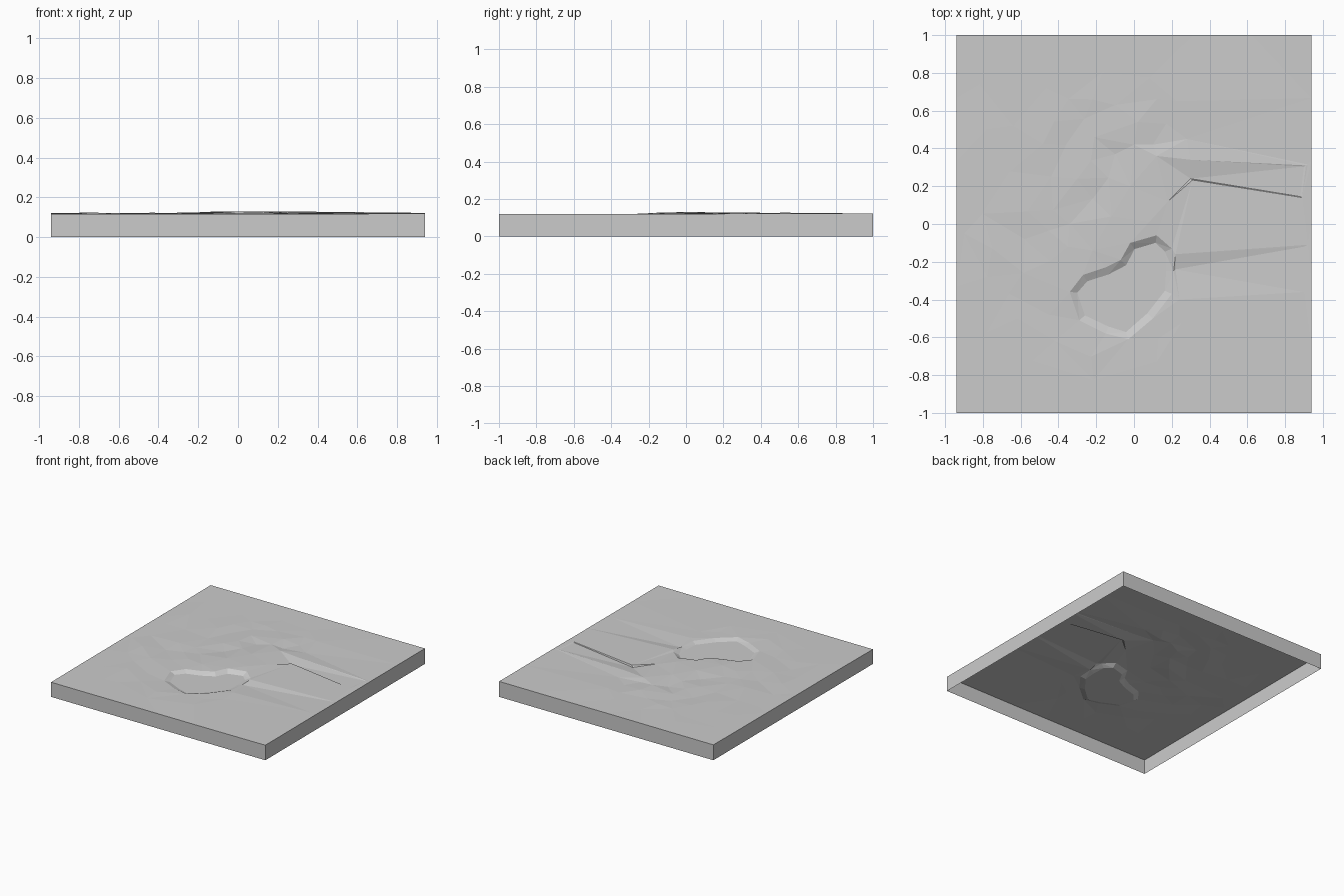
import bpy, bmesh, math, random
from mathutils import Vector
from mathutils.geometry import delaunay_2d_cdt

random.seed(4)
HALF_X, HALF_Y, BASE = 0.94, 1.0, 0.12

cube = bpy.data.objects.get("Cube")
if cube:
    bpy.data.objects.remove(cube, do_unlink=True)


def make_material(name, color):
    material = bpy.data.materials.new(name)
    material.use_nodes = True
    material.diffuse_color = color
    material.node_tree.nodes["Principled BSDF"].inputs["Base Color"].default_value = color
    return material


def ground_height(x, y):
    """Gentle slope rising to the back and right."""
    return BASE + 0.0025 * y + 0.001 * x


points, heights, edges = [], [], []


def add_point(x, y, offset=0.0):
    points.append(Vector((x, y)))
    heights.append(ground_height(x, y) + offset)
    return len(points) - 1


def add_chain(coords, offsets, closed=False):
    ids = [add_point(*c, o) for c, o in zip(coords, offsets)]
    edges.extend(zip(ids, ids[1:]))
    if closed:
        edges.append((ids[-1], ids[0]))
    return ids


def inset_outline(outline, width):
    """Move each corner of an anticlockwise outline inwards."""
    result = []
    for i, p in enumerate(outline):
        a, b = Vector(outline[i - 1]), Vector(outline[(i + 1) % len(outline)])
        t = (b - a).normalized()
        result.append(Vector(p) + Vector((-t.y, t.x)) * width)
    return result


# Slab border, split along each side
corners = [(-HALF_X, -HALF_Y), (HALF_X, -HALF_Y), (HALF_X, HALF_Y), (-HALF_X, HALF_Y)]
border = []
for i, c in enumerate(corners):
    a, b = Vector(c), Vector(corners[(i + 1) % 4])
    border += [a.lerp(b, k / 6) for k in range(6)]
border_ids = add_chain(border, [random.uniform(-0.001, 0.001) for _ in border], closed=True)

# Sunken pond: rim and floor outlines
rim = [(0.2, -0.13), (0.12, -0.06), (-0.02, -0.1), (-0.07, -0.19), (-0.15, -0.23),
       (-0.27, -0.27), (-0.34, -0.36), (-0.29, -0.51), (-0.15, -0.58),
       (-0.03, -0.61), (0.1, -0.5), (0.2, -0.37), (0.21, -0.25)]
rim_rise = [0.002, 0.006, 0.009, 0.006, 0.002, 0.002, 0, -0.004, -0.003, 0, 0, -0.001, -0.004]
add_chain(rim, rim_rise, closed=True)
floor = inset_outline(rim, 0.04)
add_chain(floor, [-0.016] * len(floor), closed=True)

# Long ridges and furrows running to the right edge
add_chain([(0.28, 0.45), (0.92, 0.315)], [0, 0])
add_chain([(0.12, 0.36), (0.3, 0.34), (0.91, 0.31)], [0.008, 0.008, 0.001])
add_chain([(0.88, 0.145), (0.3, 0.24), (0.9, 0.305)], [-0.002, -0.007, -0.001])
add_chain([(0.31, 0.233), (0.89, 0.14)], [0.006, 0.001])
add_chain([(0.22, -0.16), (0.92, -0.11)], [0.006, 0])
add_chain([(0.22, -0.24), (0.9, -0.12)], [-0.007, -0.001])
add_chain([(0.24, -0.4), (0.9, -0.36)], [0.002, 0])

# Low hills around the middle
hills = [(-0.1, 0.37, -0.003), (0, 0.42, 0.004), (0.02, 0.54, 0.006), (0.12, 0.66, 0.001),
         (0.23, 0.65, 0.004), (0.17, 0.53, -0.002), (0.1, 0.42, -0.002), (-0.22, 0.66, 0.003),
         (-0.1, 0.63, 0.002), (-0.36, 0.42, -0.002), (-0.3, 0.24, 0.003), (-0.02, 0.2, 0.008),
         (0.18, 0.12, 0.007), (-0.12, 0.04, 0.009), (0.08, 0.01, 0.01), (-0.35, -0.12, 0.003),
         (-0.22, -0.14, 0.005), (-0.75, -0.13, 0.005), (-0.9, -0.05, 0), (-0.58, -0.08, -0.002),
         (-0.62, -0.5, 0.003), (-0.45, -0.48, -0.003), (-0.42, -0.62, -0.001), (-0.78, 0.5, 0.003)]
for hill in hills:
    add_point(*hill)


def in_pond(p):
    inside = False
    for i, b in enumerate(rim):
        a = rim[i - 1]
        if (a[1] > p.y) != (b[1] > p.y):
            if p.x < a[0] + (p.y - a[1]) * (b[0] - a[0]) / (b[1] - a[1]):
                inside = not inside
    return inside


# Irregular small facets, fading out towards the edges
for _ in range(400):
    p = Vector((random.gauss(-0.25, 0.35), random.gauss(0, 0.4)))
    clear = all((p - q).length > 0.11 for q in points)
    if clear and not in_pond(p) and -0.88 < p.x < 0.26 and abs(p.y) < 0.85:
        fade = math.exp(-2 * p.length_squared)
        add_point(p.x, p.y, 0.001 + random.uniform(-0.004, 0.004) * fade)

# Triangulated ground surface with open-bottomed side walls
flat, _, faces, origins, _, _ = delaunay_2d_cdt(points, edges, [], 0, 1e-5)
bm = bmesh.new()
verts = []
for co, source in zip(flat, origins):
    z = heights[source[0]] if source else ground_height(co.x, co.y)
    verts.append(bm.verts.new((co.x, co.y, z)))
for face in faces:
    if len(set(face)) > 2:
        bm.faces.new([verts[i] for i in face])
bm.normal_update()
for face in bm.faces:
    if face.normal.z < 0:
        face.normal_flip()
outer = [e for e in bm.edges if e.is_boundary]
skirt = bmesh.ops.extrude_edge_only(bm, edges=outer)
for item in skirt["geom"]:
    if isinstance(item, bmesh.types.BMVert):
        item.co.z = 0
bmesh.ops.recalc_face_normals(bm, faces=bm.faces[:])
bm.normal_update()
if sum(f.normal.z * f.calc_area() for f in bm.faces) < 0:
    bmesh.ops.reverse_faces(bm, faces=bm.faces[:])

mesh = bpy.data.meshes.new("terrain_slab")
bm.to_mesh(mesh)
bm.free()
mesh.materials.append(make_material("stone grey", (0.6, 0.6, 0.6, 1)))
terrain = bpy.data.objects.new("terrain_slab", mesh)
bpy.context.collection.objects.link(terrain)
